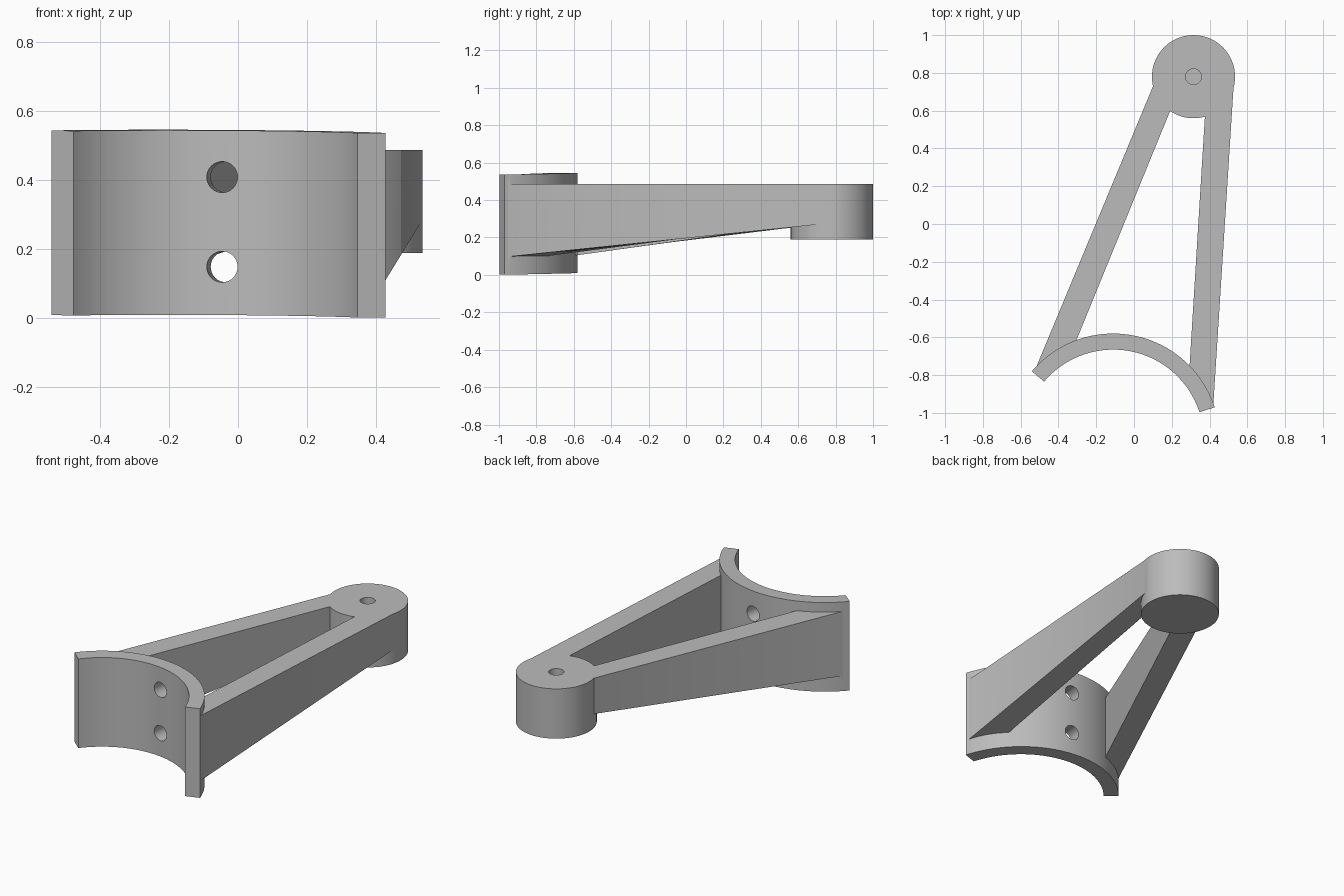
import bpy, bmesh, math
from mathutils import Matrix, Vector

if "Cube" in bpy.data.objects:
    bpy.data.objects.remove(bpy.data.objects["Cube"])

grey = bpy.data.materials.new("light grey metal")
grey.use_nodes = True
colour = (0.5, 0.5, 0.5, 1)
grey.diffuse_color = colour
grey.node_tree.nodes["Principled BSDF"].inputs["Base Color"].default_value = colour

ARM_TOP = 0.487
SADDLE = Vector((-0.11, -1.145, 0))   # axis of the curved saddle
OUTER, INNER = 0.565, 0.48
BOSS = Vector((0.315, 0.78, 0))       # axis of the round boss


def prism(name, outline, low, high):
    """Solid over a plan outline; low and high give z at each corner."""
    bm = bmesh.new()
    bottom = [bm.verts.new((x, y, low(x, y))) for x, y in outline]
    top = [bm.verts.new((x, y, high(x, y))) for x, y in outline]
    bm.faces.new(bottom)
    bm.faces.new(top)
    for i in range(len(outline)):
        j = (i + 1) % len(outline)
        bm.faces.new((bottom[i], bottom[j], top[j], top[i]))
    bmesh.ops.recalc_face_normals(bm, faces=bm.faces)
    return finish(name, bm)


def finish(name, bm):
    mesh = bpy.data.meshes.new(name)
    bm.to_mesh(mesh)
    bm.free()
    mesh.materials.append(grey)
    obj = bpy.data.objects.new(name, mesh)
    bpy.context.collection.objects.link(obj)
    return obj


def cylinder(name, radius, depth, matrix, sides=64):
    bm = bmesh.new()
    bmesh.ops.create_cone(bm, cap_ends=True, segments=sides, radius1=radius,
                          radius2=radius, depth=depth, matrix=matrix)
    return finish(name, bm)


def combine(target, tool, operation):
    """Apply a boolean, then drop the tool."""
    mod = target.modifiers.new(operation, "BOOLEAN")
    mod.operation = operation
    mod.solver = "EXACT"
    mod.object = tool
    bpy.context.view_layer.objects.active = target
    bpy.ops.object.modifier_apply(modifier=mod.name)
    bpy.data.objects.remove(tool)


def arc(radius, start, end, steps=64):
    angles = [math.radians(start + (end - start) * i / steps) for i in range(steps + 1)]
    return [(SADDLE.x + radius * math.cos(a), SADDLE.y + radius * math.sin(a)) for a in angles]


# Curved saddle, very slightly tilted
def tilt(x, y):
    return 0.01 + 0.018 * (y + 0.58) - 0.004 * (x + 0.11)


left_end, right_end = 139.7, 18
bracket = prism("bracket", arc(OUTER, right_end, left_end) + arc(INNER, left_end, right_end),
                tilt, lambda x, y: tilt(x, y) + 0.535)

# Round boss
boss_low = 0.188
boss = cylinder("boss", 0.22, ARM_TOP - boss_low,
                Matrix.Translation(BOSS + Vector((0, 0, (ARM_TOP + boss_low) / 2))))
combine(bracket, boss, "UNION")


# Two arms, deep at the saddle and shallow at the boss
def arm_low(x, y):
    return 0.097 if y < 0 else 0.273


arms = {
    "left_arm": [(0.42, -0.955), (0.528, 0.74), (0.376, 0.58), (0.293, -0.77)],
    "right_arm": [(-0.525, -0.775), (-0.315, -0.64), (0.198, 0.615), (0.105, 0.74)],
}
for name, outline in arms.items():
    arm = prism(name, outline, arm_low, lambda x, y: ARM_TOP)
    combine(bracket, arm, "UNION")

# Blind pin hole in the boss
pin = cylinder("pin_cutter", 0.042, 0.4,
               Matrix.Translation(BOSS + Vector((0, 0, ARM_TOP))), 32)
combine(bracket, pin, "DIFFERENCE")

# Two radial screw holes through the saddle
lean = math.radians(7.7)
for z in (0.148, 0.408):
    middle = SADDLE + Vector((math.sin(lean), math.cos(lean), 0)) * 0.52 + Vector((0, 0, z))
    turn = Matrix.Rotation(-lean, 4, "Z") @ Matrix.Rotation(math.pi / 2, 4, "X")
    screw = cylinder("screw_cutter", 0.045, 0.25, Matrix.Translation(middle) @ turn, 32)
    combine(bracket, screw, "DIFFERENCE")

# Smooth the curved walls, keep the edges crisp
bpy.ops.object.select_all(action="DESELECT")
bracket.select_set(True)
bpy.context.view_layer.objects.active = bracket
bpy.ops.object.shade_smooth_by_angle(angle=math.radians(25))
